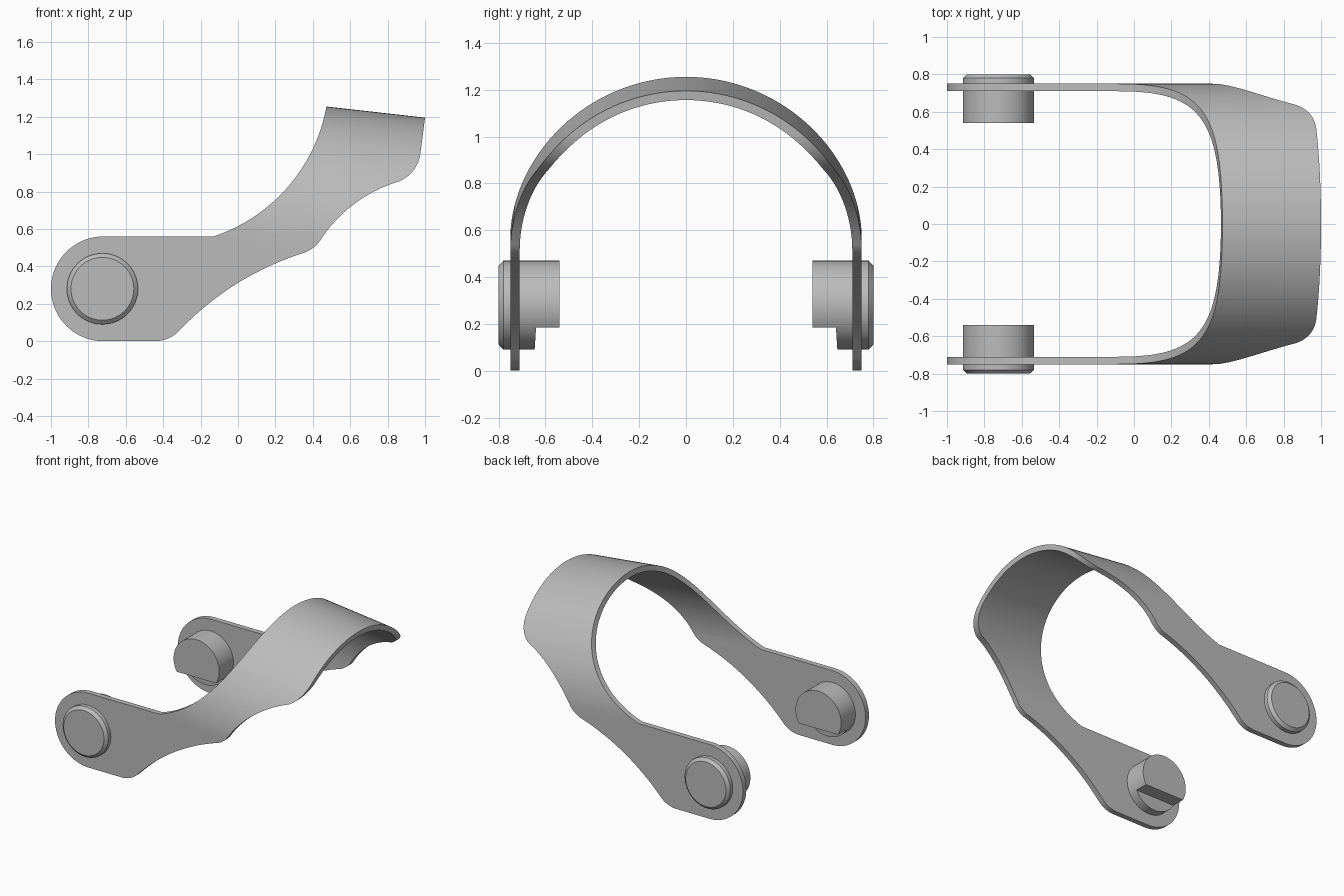
import bpy, bmesh, math
from mathutils import Vector

if "Cube" in bpy.data.objects:
    bpy.data.objects.remove(bpy.data.objects["Cube"])

grey = bpy.data.materials.new("plain grey")
grey.diffuse_color = (0.5, 0.5, 0.5, 1)
grey.use_nodes = True
grey.node_tree.nodes["Principled BSDF"].inputs["Base Color"].default_value = grey.diffuse_color


def arc(a, m, b, n=16):
    """Points on the circle from a through m to b."""
    (ax, ay), (mx, my), (bx, by) = a, m, b
    d = 2 * (ax * (my - by) + mx * (by - ay) + bx * (ay - my))
    sa, sm, sb = ax * ax + ay * ay, mx * mx + my * my, bx * bx + by * by
    cx = (sa * (my - by) + sm * (by - ay) + sb * (ay - my)) / d
    cy = (sa * (bx - mx) + sm * (ax - bx) + sb * (mx - ax)) / d
    r = math.hypot(ax - cx, ay - cy)
    t0 = math.atan2(ay - cy, ax - cx)
    tm = (math.atan2(my - cy, mx - cx) - t0) % math.tau
    t1 = (math.atan2(by - cy, bx - cx) - t0) % math.tau
    if tm > t1:
        t1 -= math.tau
    return [(cx + r * math.cos(t0 + t1 * i / n), cy + r * math.sin(t0 + t1 * i / n))
            for i in range(n + 1)]


def finish(bm, name):
    bmesh.ops.remove_doubles(bm, verts=bm.verts, dist=1e-5)
    bmesh.ops.recalc_face_normals(bm, faces=bm.faces)
    me = bpy.data.meshes.new(name)
    bm.to_mesh(me)
    bm.free()
    me.materials.append(grey)
    ob = bpy.data.objects.new(name, me)
    bpy.context.collection.objects.link(ob)
    return ob


def prism(name, points, sweep):
    """Extrude a closed outline of 3D points along a vector."""
    bm = bmesh.new()
    face = bm.faces.new([bm.verts.new(p) for p in points])
    new = bmesh.ops.extrude_face_region(bm, geom=[face])["geom"]
    bmesh.ops.translate(bm, vec=sweep,
                        verts=[v for v in new if isinstance(v, bmesh.types.BMVert)])
    return finish(bm, name)


def boolean(ob, cutter, operation):
    mod = ob.modifiers.new("cut", "BOOLEAN")
    mod.operation, mod.object, mod.solver = operation, cutter, "EXACT"
    bpy.ops.object.select_all(action="DESELECT")
    bpy.context.view_layer.objects.active = ob
    ob.select_set(True)
    bpy.ops.object.modifier_apply(modifier=mod.name)
    bpy.data.objects.remove(cutter)


def smooth(ob):
    bpy.ops.object.select_all(action="DESELECT")
    bpy.context.view_layer.objects.active = ob
    ob.select_set(True)
    bpy.ops.object.shade_smooth_by_angle(angle=math.radians(25))


# Strap: an arch section swept along a slightly falling axis
SLOPE = -0.113
AXIS_Z = 0.505 - SLOPE * 0.47
X0 = -1.3


def section(r, n=72):
    z = AXIS_Z + SLOPE * X0
    pts = [(X0, r, -1)]
    pts += [(X0, r * math.cos(math.pi * i / n), z + r * math.sin(math.pi * i / n))
            for i in range(n + 1)]
    return pts + [(X0, -r, -1)]


strap = prism("strap", section(0.75) + section(0.71)[::-1], Vector((2.6, 0, 2.6 * SLOPE)))

# Side outline of the strap, trimmed straight through the arch
outline = arc((-0.72, 0.56), (-1.0, 0.28), (-0.72, 0.0), 40)
outline += arc((-0.44, 0.0), (-0.37, 0.016), (-0.31, 0.06), 8)
outline += arc((-0.305, 0.065), (-0.02, 0.299), (0.33, 0.465), 24)
outline += arc((0.34, 0.468), (0.395, 0.494), (0.437, 0.535), 8)
outline += arc((0.44, 0.54), (0.6, 0.717), (0.863, 0.855), 20)
outline += arc((0.87, 0.858), (0.943, 0.92), (0.976, 1.01), 12)
outline += [(1.0, 1.195), (1.02, 1.4), (0.49, 1.4)]
outline += arc((0.473, 1.255), (0.265, 0.823), (-0.13, 0.56), 32)
trim = prism("trim", [(x, -1, z) for x, z in outline], Vector((0, 2, 0)))
boolean(strap, trim, "INTERSECT")
smooth(strap)

# Pivot pins: bevelled head outside, half-stepped stub inside
PX, PZ, SEG = -0.725, 0.28, 64


def pivot_pin(name, side):
    bm = bmesh.new()
    rings = []
    for r, y in ((0.19, 0.54), (0.19, 0.78), (0.168, 0.80)):
        rings.append([bm.verts.new((PX + r * math.cos(math.tau * i / SEG), side * y,
                                    PZ + r * math.sin(math.tau * i / SEG)))
                      for i in range(SEG)])
    for a, b in zip(rings, rings[1:]):
        for i in range(SEG):
            j = (i + 1) % SEG
            bm.faces.new((a[i], a[j], b[j], b[i]))
    bm.faces.new(rings[0])
    bm.faces.new(rings[-1])
    pin = finish(bm, name)
    notch = [(0.5, 0.185), (0.64, 0.185), (0.652, 0.0), (0.5, 0.0)]
    cutter = prism("notch", [(-1.0, side * y, z) for y, z in notch], Vector((0.6, 0, 0)))
    boolean(pin, cutter, "DIFFERENCE")
    smooth(pin)


pivot_pin("front_pivot_pin", -1)
pivot_pin("back_pivot_pin", 1)
